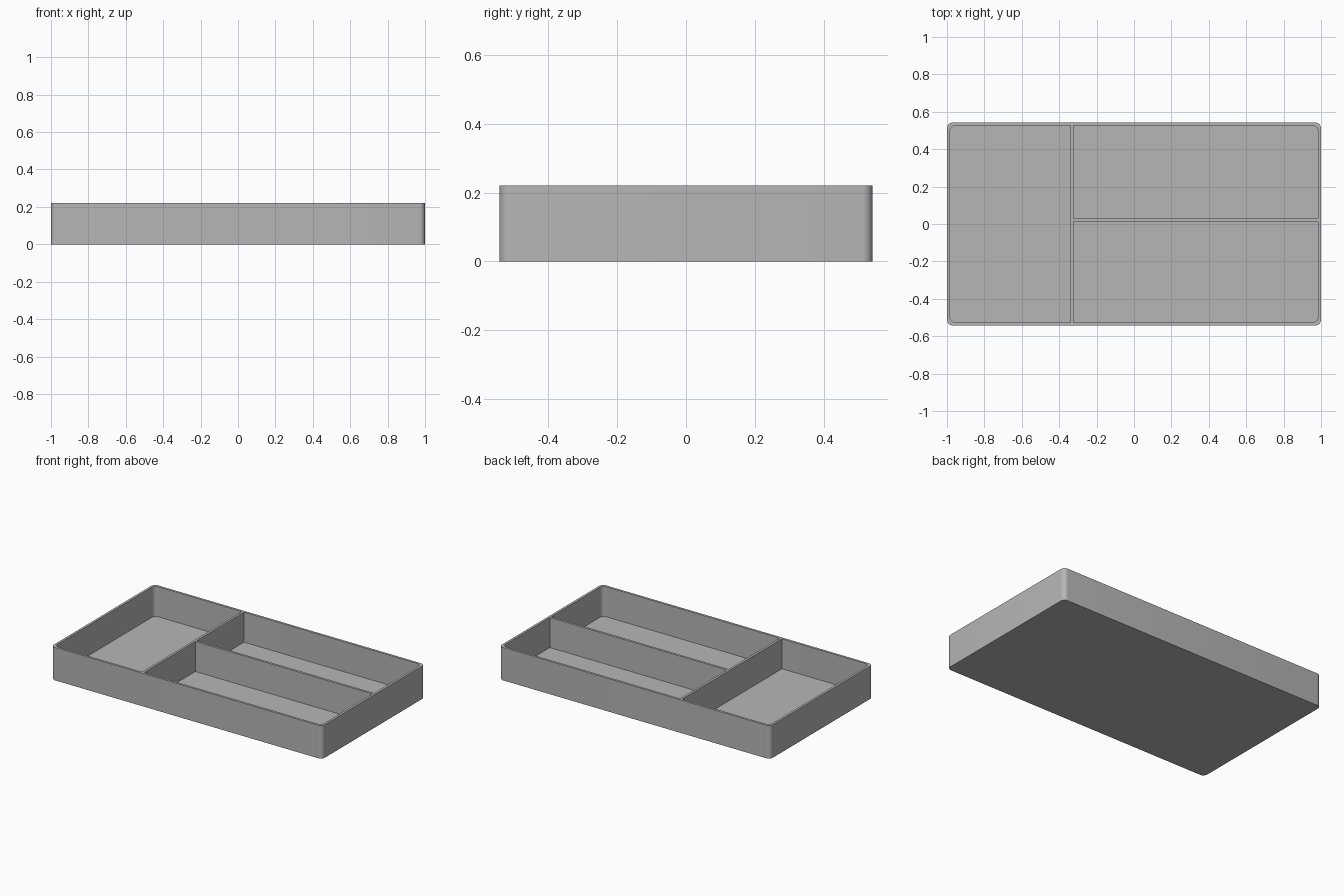
import bpy
import bmesh
from math import pi, cos, sin

WIDTH, DEPTH, HEIGHT = 2.0, 1.084, 0.22
WALL, FLOOR, RADIUS = 0.016, 0.02, 0.03
DIVIDER_X, DIVIDER_Y = -0.332, 0.022
STEPS = 8

cube = bpy.data.objects.get("Cube")
if cube:
    bpy.data.objects.remove(cube, do_unlink=True)

grey = bpy.data.materials.new("matte_grey")
grey.use_nodes = True
colour = (0.47, 0.47, 0.47, 1)
grey.diffuse_color = colour
grey.node_tree.nodes["Principled BSDF"].inputs["Base Color"].default_value = colour


def rounded_block(name, x0, x1, y0, y1, z0, z1, round_corners):
    """Extruded rectangle; corners run counter-clockwise from the +x +y one."""
    corners = [(x1, y1, -1, -1), (x0, y1, 1, -1), (x0, y0, 1, 1), (x1, y0, -1, 1)]
    bm = bmesh.new()
    ring = []
    for i, (x, y, dx, dy) in enumerate(corners):
        if not round_corners[i]:
            ring.append(bm.verts.new((x, y, z0)))
            continue
        for k in range(STEPS + 1):
            a = (i + k / STEPS) * pi / 2
            ring.append(bm.verts.new((x + RADIUS * (dx + cos(a)),
                                      y + RADIUS * (dy + sin(a)), z0)))
    base = bm.faces.new(ring)
    top = bmesh.ops.extrude_face_region(bm, geom=[base])["geom"]
    bmesh.ops.translate(bm, vec=(0, 0, z1 - z0),
                        verts=[v for v in top if isinstance(v, bmesh.types.BMVert)])
    bmesh.ops.recalc_face_normals(bm, faces=bm.faces)
    mesh = bpy.data.meshes.new(name)
    bm.to_mesh(mesh)
    bm.free()
    mesh.materials.append(grey)
    obj = bpy.data.objects.new(name, mesh)
    bpy.context.collection.objects.link(obj)
    return obj


# Outer body
hx, hy = WIDTH / 2, DEPTH / 2
tray = rounded_block("divided_tray", -hx, hx, -hy, hy, 0, HEIGHT, (1, 1, 1, 1))

# Three compartments, rounded only where they meet the outer corners
ix, iy, half = hx - WALL, hy - WALL, WALL / 2
pockets = {
    "side_pocket": (-ix, DIVIDER_X - half, -iy, iy, (0, 1, 1, 0)),
    "back_pocket": (DIVIDER_X + half, ix, DIVIDER_Y + half, iy, (1, 0, 0, 0)),
    "front_pocket": (DIVIDER_X + half, ix, -iy, DIVIDER_Y - half, (0, 0, 0, 1)),
}
bpy.context.view_layer.objects.active = tray
for name, (x0, x1, y0, y1, rounding) in pockets.items():
    cutter = rounded_block(name, x0, x1, y0, y1, FLOOR, HEIGHT + 0.1, rounding)
    cutter.hide_render = True
    cut = tray.modifiers.new(name, "BOOLEAN")
    cut.operation = "DIFFERENCE"
    cut.solver = "EXACT"
    cut.object = cutter
    bpy.ops.object.modifier_apply(modifier=cut.name)
    bpy.data.objects.remove(cutter, do_unlink=True)

# Smooth rounded corners, crisp rims
bpy.ops.object.select_all(action="DESELECT")
tray.select_set(True)
bpy.ops.object.shade_smooth_by_angle(angle=pi / 6)
